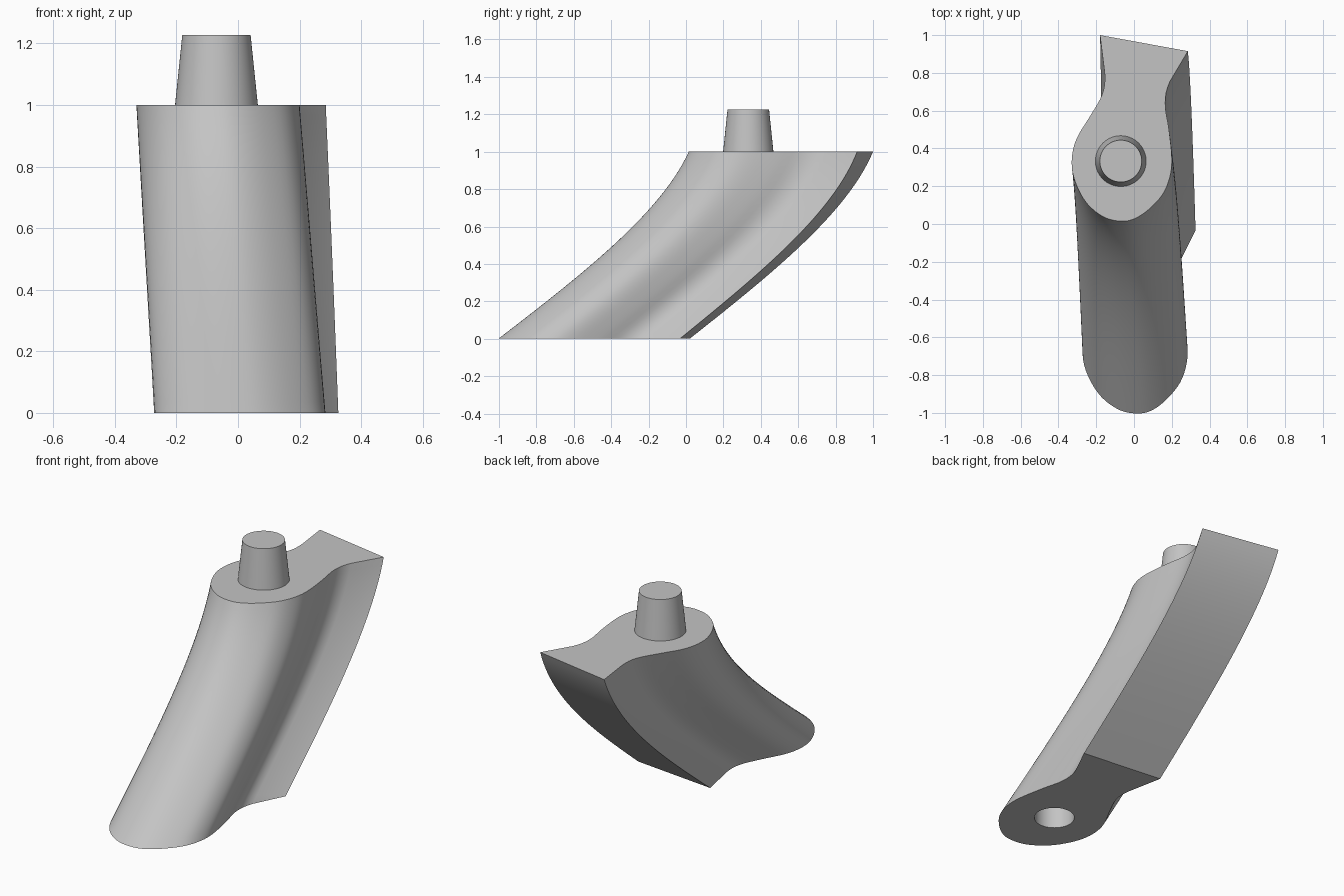
import bpy, bmesh, math
from mathutils import Vector, Matrix

cube = bpy.data.objects.get("Cube")
if cube:
    bpy.data.objects.remove(cube, do_unlink=True)

grey = bpy.data.materials.new("light_grey")
grey.use_nodes = True
grey.diffuse_color = (0.55, 0.55, 0.55, 1)
grey.node_tree.nodes["Principled BSDF"].inputs["Base Color"].default_value = grey.diffuse_color

PIN = Vector((-0.07, 0.333))      # axis of the pin on the upper face
SOCKET = Vector((0, -0.67))       # axis of the socket on the lower face
ROWS = 28

# Upper section, from one tail corner round the nose to the other
OUTLINE = [(.285, .915), (.19, .755), (.165, .64), (.185, .5), (.2, .35), (.19, .25),
           (.15, .155), (.075, .075), (0, .027), (-.07, .015), (-.16, .037), (-.25, .11),
           (-.31, .22), (-.33, .33), (-.305, .45), (-.23, .575), (-.167, .69),
           (-.155, .8), (-.18, 1)]


def smooth_outline(points, steps=4):
    """Catmull-Rom curve through the points, with straight tail flanks."""
    p = [Vector(q) - PIN for q in points]
    out = [p[0]]
    for i in range(1, len(p) - 2):
        a, b, c, d = p[i - 1:i + 3]
        for k in range(steps):
            t = k / steps
            out.append(b + (c - a) * t / 2
                       + (2 * a - 5 * b + 4 * c - d) * t * t / 2
                       + (3 * b - a - 3 * c + d) * t ** 3 / 2)
    return out + p[-2:]


def make_object(name, bm):
    bmesh.ops.recalc_face_normals(bm, faces=bm.faces)
    mesh = bpy.data.meshes.new(name)
    bm.to_mesh(mesh)
    bm.free()
    mesh.materials.append(grey)
    obj = bpy.data.objects.new(name, mesh)
    bpy.context.collection.objects.link(obj)
    return obj


def frustum(name, centre, low, high, r_low, r_high):
    bm = bmesh.new()
    place = Matrix.Translation((centre.x, centre.y, (low + high) / 2))
    bmesh.ops.create_cone(bm, cap_ends=True, segments=64, radius1=r_low,
                          radius2=r_high, depth=high - low, matrix=place)
    return make_object(name, bm)


def activate(obj):
    bpy.ops.object.select_all(action='DESELECT')
    obj.select_set(True)
    bpy.context.view_layer.objects.active = obj


# Swept body: the section leans back, twists and shrinks slightly as it rises
section = smooth_outline(OUTLINE)
bm = bmesh.new()
rings = []
for r in range(ROWS + 1):
    z = r / ROWS
    lean = 1.28 * z - 0.28 * z ** 3
    centre = Vector((SOCKET.x + (PIN.x - SOCKET.x) * z,
                     SOCKET.y + (PIN.y - SOCKET.y) * lean))
    turn = Matrix.Rotation(math.radians(4.3) * (1 - z), 2)
    size = 1.05 - 0.05 * z
    rings.append([bm.verts.new((*(centre + turn @ q * size), z)) for q in section])
for lower, upper in zip(rings, rings[1:]):
    for i in range(len(section)):
        j = (i + 1) % len(section)
        bm.faces.new((lower[i], lower[j], upper[j], upper[i]))
bm.faces.new(rings[0])
bm.faces.new(rings[-1])
body = make_object("curved_body", bm)

# Blind round socket in the lower face
cutter = frustum("socket_cutter", SOCKET, -0.1, 0.14, 0.108, 0.108)
cutter.hide_render = True
activate(body)
cut = body.modifiers.new("socket", 'BOOLEAN')
cut.operation = 'DIFFERENCE'
cut.solver = 'EXACT'
cut.object = cutter
bpy.ops.object.modifier_apply(modifier=cut.name)
bpy.data.objects.remove(cutter, do_unlink=True)

# Tapered pin on the upper face
pin = frustum("tapered_pin", PIN, 0.995, 1.227, 0.135, 0.111)

for obj in (body, pin):
    activate(obj)
    bpy.ops.object.shade_smooth_by_angle(angle=math.radians(30))
